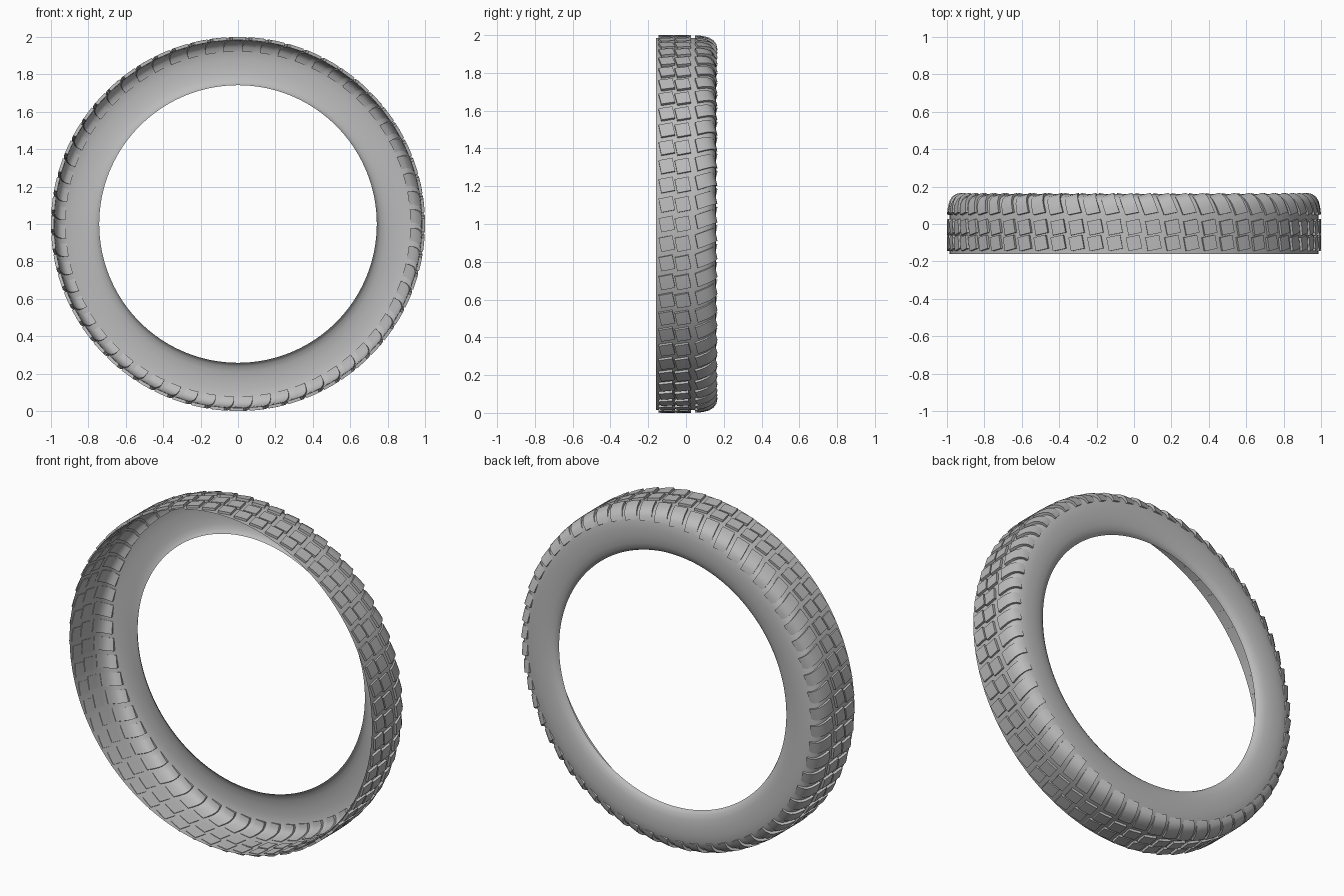
import bpy, bmesh, math
from mathutils import Vector

cube = bpy.data.objects.get("Cube")
if cube:
    bpy.data.objects.remove(cube, do_unlink=True)

rubber = bpy.data.materials.new("grey rubber")
rubber.use_nodes = True
grey = (0.5, 0.5, 0.5, 1)
rubber.diffuse_color = grey
rubber.node_tree.nodes["Principled BSDF"].inputs["Base Color"].default_value = grey

BLOCKS = 60


def on_wheel(r, y, a):
    """Point at radius r, depth y and angle a around the axle."""
    return Vector((r * math.cos(a), y, 1 + r * math.sin(a)))


def finish(bm, name, angle):
    mesh = bpy.data.meshes.new(name)
    bm.to_mesh(mesh)
    bm.free()
    mesh.materials.append(rubber)
    obj = bpy.data.objects.new(name, mesh)
    bpy.context.collection.objects.link(obj)
    bpy.ops.object.select_all(action="DESELECT")
    obj.select_set(True)
    bpy.context.view_layer.objects.active = obj
    bpy.ops.object.shade_smooth_by_angle(angle=math.radians(angle))
    return obj


# Carcass: an open half shell from the tread edge round to the bead
def carcass(profile, segments=180):
    bm = bmesh.new()
    rings = [[bm.verts.new(on_wheel(r, y, math.tau * i / segments))
              for i in range(segments)] for r, y in profile]
    for low, high in zip(rings, rings[1:]):
        for i in range(segments):
            j = (i + 1) % segments
            bm.faces.new((low[i], high[i], high[j], low[j]))
    bmesh.ops.recalc_face_normals(bm, faces=bm.faces)
    return finish(bm, "tyre_carcass", 60)


carcass([(0.986, -0.16), (0.986, 0.04), (0.983, 0.08), (0.976, 0.11),
         (0.964, 0.132), (0.945, 0.147), (0.92, 0.155), (0.88, 0.16),
         (0.83, 0.159), (0.79, 0.154), (0.762, 0.145), (0.748, 0.134),
         (0.742, 0.122)])


# Tread: a ring of raised blocks following an outer profile
def tread_row(name, outer, width, skew, lean, phase, depth=0.017):
    points = [Vector(p) for p in outer]
    count = len(points)
    inner = []
    for i, p in enumerate(points):
        along = points[min(i + 1, count - 1)] - points[max(i - 1, 0)]
        inner.append(p + Vector((-along.y, along.x)).normalized() * depth)
    mid_y = sum(p.y for p in points) / count
    bm = bmesh.new()
    for k in range(BLOCKS):
        centre = math.tau * (k + phase) / BLOCKS
        layers = []
        for strip in (points, inner):
            layer = []
            for p, top in zip(strip, points):
                row = []
                for side in (-1, 0, 1):
                    a = centre + side * width / 2 + skew * (top.y - mid_y)
                    row.append(bm.verts.new(
                        on_wheel(p.x, p.y - lean * side * width / 2, a)))
                layer.append(row)
            layers.append(layer)
        top, base = layers
        for i in range(count - 1):
            for j in range(2):
                for g in (top, base):
                    bm.faces.new((g[i][j], g[i][j + 1],
                                  g[i + 1][j + 1], g[i + 1][j]))
            for j in (0, 2):
                bm.faces.new((top[i][j], top[i + 1][j],
                              base[i + 1][j], base[i][j]))
        for i in (0, count - 1):
            for j in range(2):
                bm.faces.new((top[i][j], top[i][j + 1],
                              base[i][j + 1], base[i][j]))
    bmesh.ops.recalc_face_normals(bm, faces=bm.faces)
    return finish(bm, name, 30)


tread_row("edge_tread_blocks", [(1.0, -0.138), (1.0, -0.065)],
          0.074, 0.2, 0.2, 0.0)
tread_row("middle_tread_blocks", [(1.0, -0.053), (1.0, 0.02)],
          0.074, 0.2, 0.2, 0.0)
tread_row("shoulder_tread_blocks",
          [(0.999, 0.056), (0.995, 0.085), (0.987, 0.115), (0.973, 0.138),
           (0.952, 0.153), (0.925, 0.159)],
          0.074, 0.35, 0.2, 0.3)
